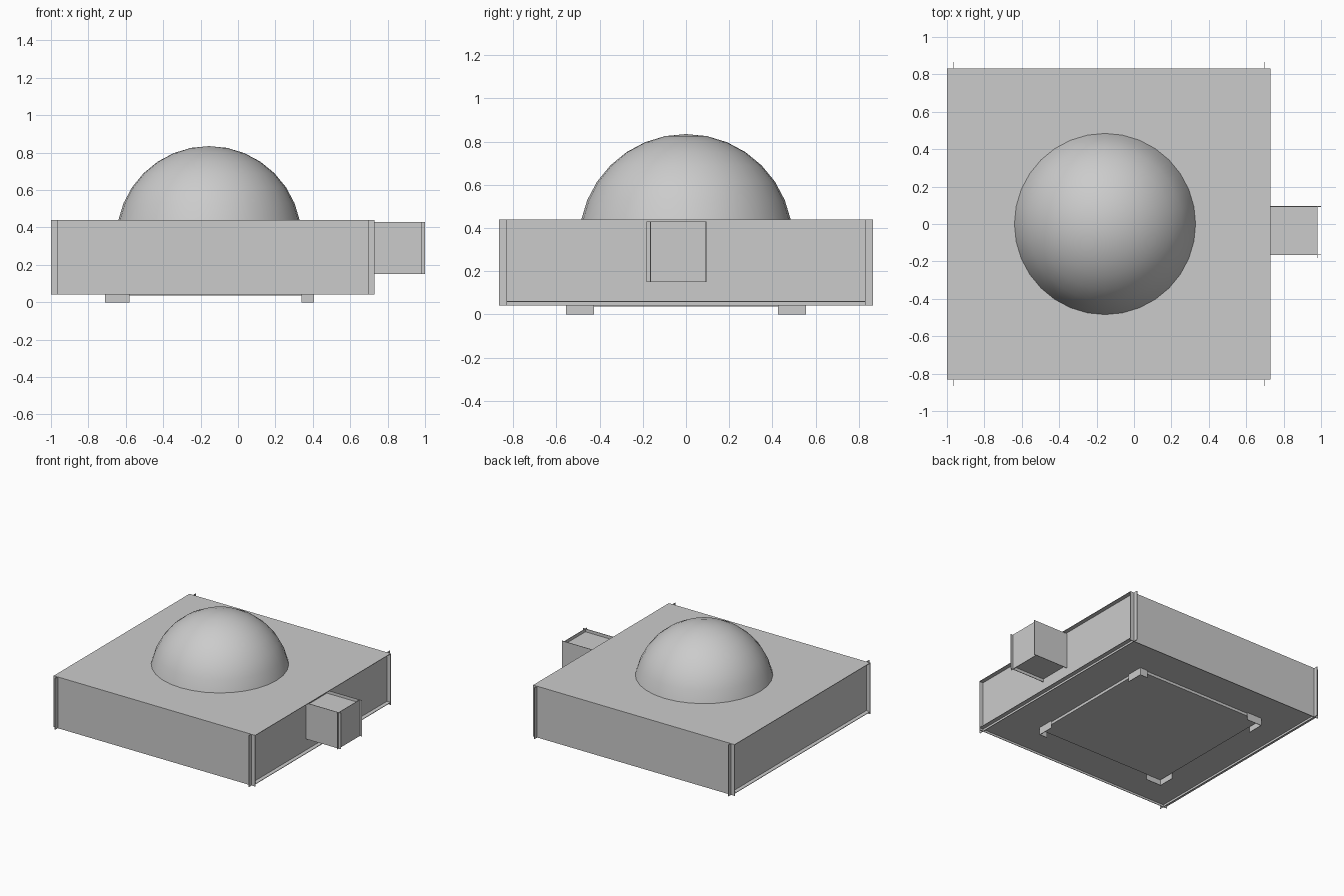
import bpy, bmesh
from mathutils import Vector

cube = bpy.data.objects.get("Cube")
if cube:
    bpy.data.objects.remove(cube, do_unlink=True)

grey = bpy.data.materials.new("plain_grey")
grey.use_nodes = True
colour = (0.6, 0.6, 0.6, 1)
grey.diffuse_color = colour
grey.node_tree.nodes["Principled BSDF"].inputs["Base Color"].default_value = colour

T = 0.004            # sheet thickness
CX = -0.155          # dome centre


def finish(name, bm):
    mesh = bpy.data.meshes.new(name)
    bm.to_mesh(mesh)
    bm.free()
    mesh.materials.append(grey)
    obj = bpy.data.objects.new(name, mesh)
    bpy.context.collection.objects.link(obj)
    return obj


def slab(name, x, y, z):
    """Box between the given (low, high) pairs."""
    bm = bmesh.new()
    bmesh.ops.create_cube(bm, size=1)
    for v in bm.verts:
        v.co = Vector(r[0] if c < 0 else r[1] for c, r in zip(v.co, (x, y, z)))
    return finish(name, bm)


def sheet(centre):
    return (centre - T / 2, centre + T / 2)


# Housing: overlapping sheet walls that cross at the corners
X0, X1, Y, LIP = -1.0, 0.73, 0.832, 0.033
slab("top_plate", (X0, X1), (-Y, Y), (0.436, 0.44))
slab("base_plate", (X0, X1), (-Y, Y), (0.058, 0.062))
for side, s in (("front", -1), ("back", 1)):
    slab(side + "_wall", (X0, X1), sheet(s * (Y - T / 2)), (0.042, 0.44))
for side, x in (("right", X0 + LIP), ("left", X1 - LIP)):
    slab(side + "_wall", sheet(x), (-Y - LIP, Y + LIP), (0.042, 0.44))

# Bottom cover held between the corner brackets
slab("bottom_cover", (-0.70, 0.395), (-0.545, 0.545), (0.037, 0.06))

# Corner brackets: angle pieces, each with two upright sheets
for side, x, inner in (("right", -0.71, -0.58), ("left", 0.405, 0.34)):
    for end, s in (("front", -1), ("back", 1)):
        ys = sorted((s * 0.555, s * 0.425))
        slab(f"{end}_{side}_bracket_side", sheet(x), ys, (0, 0.06))
        slab(f"{end}_{side}_bracket_end", sorted((x, inner)), sheet(s * 0.553), (0, 0.06))

# Side duct: crossing sheets with recessed top and floor
slab("duct_front_wall", (0.70, 1.0), sheet(-0.165), (0.15, 0.43))
slab("duct_back_wall", (0.70, 1.0), sheet(0.093), (0.15, 0.43))
slab("duct_end_wall", sheet(0.98), (-0.183, 0.095), (0.15, 0.43))
for part, z in (("top", 0.405), ("floor", 0.175)):
    slab("duct_" + part, (0.70, 0.98), (-0.165, 0.093), sheet(z))

# Dome: sphere cut off at the top plate
bm = bmesh.new()
bmesh.ops.create_uvsphere(bm, u_segments=32, v_segments=16, radius=0.495)
bmesh.ops.translate(bm, vec=(CX, 0, 0.34), verts=bm.verts)
bmesh.ops.bisect_plane(bm, geom=bm.verts[:] + bm.edges[:] + bm.faces[:],
                       plane_co=(0, 0, 0.438), plane_no=(0, 0, 1), clear_inner=True)
for f in bm.faces:
    f.smooth = True
finish("dome", bm)
